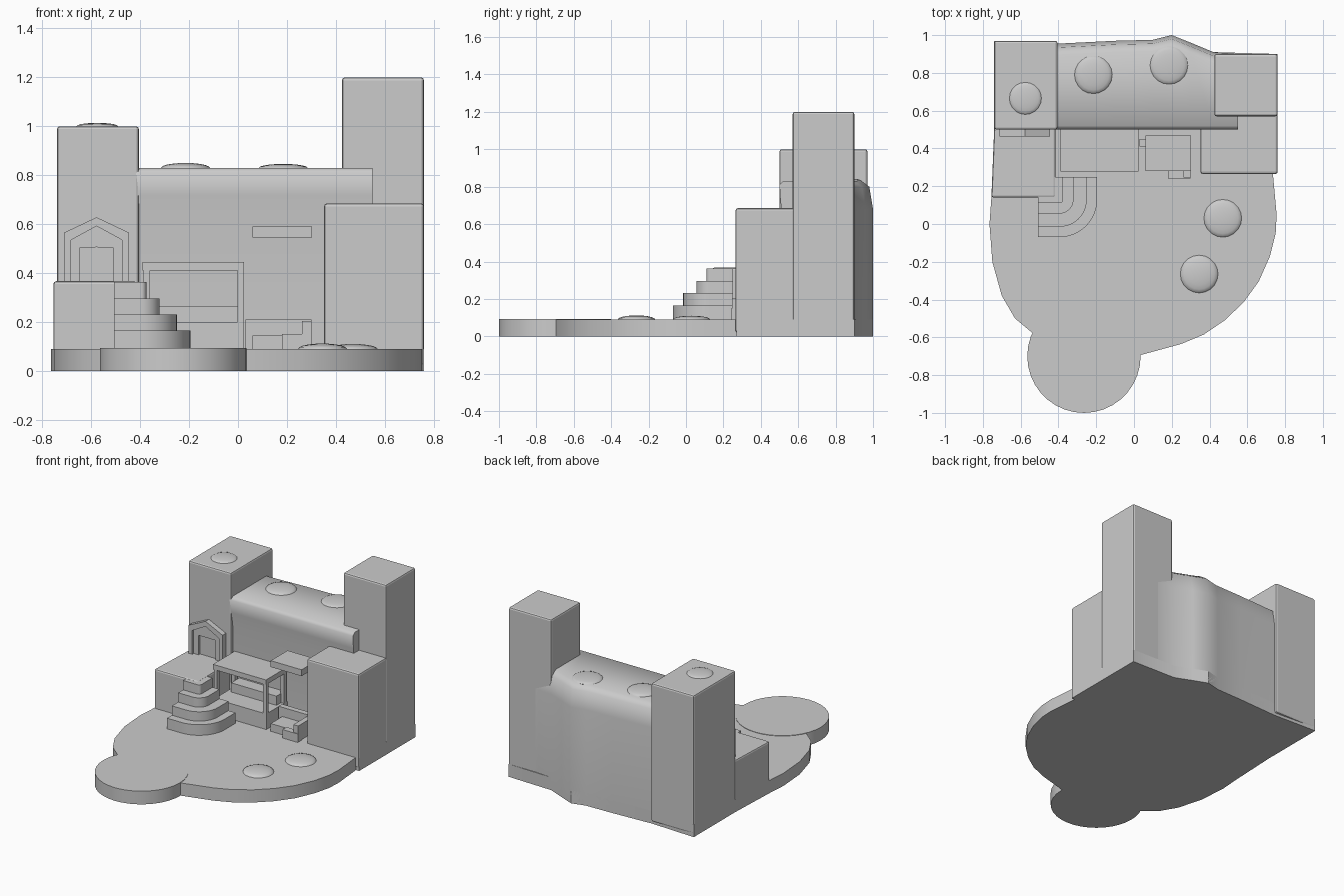
import bpy, bmesh, math

if "Cube" in bpy.data.objects:
    bpy.data.objects.remove(bpy.data.objects["Cube"], do_unlink=True)

stone = bpy.data.materials.new("light_grey_stone")
stone.use_nodes = True
GREY = (0.6, 0.6, 0.6, 1)
stone.diffuse_color = GREY
stone.node_tree.nodes["Principled BSDF"].inputs["Base Color"].default_value = GREY


def finish(name, bm, bevel=0, smooth=None):
    bmesh.ops.recalc_face_normals(bm, faces=bm.faces)
    mesh = bpy.data.meshes.new(name)
    bm.to_mesh(mesh)
    bm.free()
    ob = bpy.data.objects.new(name, mesh)
    bpy.context.collection.objects.link(ob)
    mesh.materials.append(stone)
    if bevel:
        mod = ob.modifiers.new("Bevel", "BEVEL")
        mod.width, mod.segments = bevel, 2
    if smooth:
        bpy.ops.object.select_all(action="DESELECT")
        ob.select_set(True)
        bpy.context.view_layer.objects.active = ob
        bpy.ops.object.shade_smooth_by_angle(angle=math.radians(smooth))
    return ob


def prism(name, points, low, high, axis="z", bevel=0, smooth=None):
    """Extrude an outline along z, or an (x, z) outline along y."""
    bm = bmesh.new()
    place = (lambda a, b, h: (a, b, h)) if axis == "z" else (lambda a, b, h: (a, h, b))
    rings = [[bm.verts.new(place(a, b, h)) for a, b in points] for h in (low, high)]
    bm.faces.new(rings[0])
    bm.faces.new(rings[1])
    n = len(points)
    for i in range(n):
        j = (i + 1) % n
        bm.faces.new((rings[0][i], rings[0][j], rings[1][j], rings[1][i]))
    return finish(name, bm, bevel, smooth)


def box(name, x0, x1, y0, y1, z0, z1, bevel=0):
    return prism(name, [(x0, y0), (x1, y0), (x1, y1), (x0, y1)], z0, z1, bevel=bevel)


def arc(cx, cy, r, start, end, steps):
    return [(cx + r * math.cos(math.radians(start + (end - start) * i / steps)),
             cy + r * math.sin(math.radians(start + (end - start) * i / steps)))
            for i in range(steps + 1)]


# Ground platform and the round landing in front
BACK = [(0.76, 0.90), (0.42, 0.91), (0.3, 0.96), (0.2, 1.0), (0.1, 0.975),
        (-0.1, 0.97), (-0.4, 0.955)]
ground = [(-0.74, 0.97), (-0.74, 0.5), (-0.755, 0.14), (-0.765, 0), (-0.75, -0.2),
          (-0.70, -0.38), (-0.63, -0.5), (-0.54, -0.575), (-0.3, -0.72), (0.03, -0.695),
          (0.25, -0.635), (0.37, -0.585), (0.48, -0.51), (0.58, -0.415), (0.66, -0.305),
          (0.72, -0.17), (0.75, -0.05), (0.755, 0.05), (0.735, 0.27), (0.76, 0.27)]
prism("ground_platform", ground + BACK, 0, 0.09, smooth=35)
prism("round_landing", arc(-0.265, -0.70, 0.3, 0, 350, 35), 0, 0.093, smooth=35)

# Towers and lower blocks
box("left_tower_on_right_hand", -0.74, -0.405, 0.50, 0.97, 0.02, 1.0, 0.012)
prism("left_terrace", [(-0.755, 0.14), (-0.415, 0.14), (-0.415, 0.51), (-0.74, 0.51)],
      0.02, 0.367, bevel=0.012)
box("tall_tower", 0.425, 0.76, 0.57, 0.90, 0.02, 1.2, 0.012)
box("right_terrace", 0.352, 0.76, 0.265, 0.58, 0.02, 0.685, 0.012)

# Cliff wall: the back outline lofted upward, with a rolled rear rim
bm = bmesh.new()
columns = [(0.55, 0.9)] + BACK[1:] + [(-0.5, 0.955)]
grid = []
for x, y in columns:
    section = [(0.52, 0.02), (0.52, 0.62), (0.505, 0.72), (0.50, 0.81), (0.52, 0.83),
               (y - 0.06, 0.83), (y - 0.02, 0.80), (y, 0.68), (y, 0.02)]
    grid.append([bm.verts.new((x, sy, sz)) for sy, sz in section])
for a, b in zip(grid, grid[1:]):
    for i in range(len(a)):
        j = (i + 1) % len(a)
        bm.faces.new((a[i], a[j], b[j], b[i]))
bm.faces.new(grid[0])
bm.faces.new(grid[-1])
finish("cliff_wall", bm, smooth=50)


# Low domes on the ground and roofs
def dome(name, x, y, z, r, h):
    bm = bmesh.new()
    bmesh.ops.create_uvsphere(bm, u_segments=20, v_segments=10, radius=1)
    for v in bm.verts:
        v.co = (x + v.co.x * r, y + v.co.y * r, z + v.co.z * h)
    finish(name, bm, smooth=60)


for i, d in enumerate([(0.47, 0.03, 0.09, 0.1, 0.02), (0.345, -0.265, 0.09, 0.1, 0.022),
                       (-0.575, 0.665, 1.0, 0.085, 0.014), (-0.215, 0.79, 0.83, 0.1, 0.02),
                       (0.185, 0.84, 0.83, 0.1, 0.016)]):
    dome(f"low_dome_{i + 1}", *d)

# Curved steps up to the terrace
for i, r in enumerate((0.2, 0.145, 0.075, 0.02)):
    cx, cy = -0.395, 0.13
    outline = [(-0.507, cy - r)] + arc(cx, cy, r, -90, 0, 12) + [(cx + r, 0.25), (-0.507, 0.25)]
    prism(f"curved_step_{i + 1}", outline, 0.08, 0.165 + 0.066 * i, smooth=35)


# Gabled doorway: two nested frames and a recessed panel
def gable(half, eave, peak):
    cx = -0.578
    return [(cx - half, 0.36), (cx - half, eave), (cx, peak), (cx + half, eave), (cx + half, 0.36)]


def gable_frame(name, outer, inner, front):
    points = outer + inner[::-1]
    prism(name, points, front, 0.505, axis="y")


outer, middle = gable(0.133, 0.565, 0.628), gable(0.104, 0.535, 0.592)
opening = [(-0.645, 0.36), (-0.645, 0.505), (-0.578, 0.5055), (-0.511, 0.505), (-0.511, 0.36)]
gable_frame("doorway_outer_frame", outer, middle, 0.462)
gable_frame("doorway_inner_frame", middle, opening, 0.478)
box("door_panel", -0.645, -0.511, 0.495, 0.505, 0.36, 0.505)

# Market stall
box("stall_roof", -0.39, 0.025, 0.277, 0.53, 0.41, 0.445)
box("stall_counter", -0.385, 0.022, 0.285, 0.53, 0.08, 0.2)
box("stall_back_shelf", -0.355, 0, 0.43, 0.53, 0.2, 0.265)
for i, x in enumerate((-0.387, -0.003)):
    for j, y in enumerate((0.282, 0.48)):
        box(f"stall_post_{i}_{j}", x, x + 0.027, y, y + 0.027, 0.2, 0.41)

# Awning and bench beside the stall
box("awning", 0.06, 0.302, 0.28, 0.468, 0.545, 0.59)
box("bench_seat", 0.06, 0.295, 0.28, 0.468, 0.08, 0.145)
box("bench_back", 0.03, 0.30, 0.41, 0.45, 0.08, 0.21)
box("bench_arm", 0.262, 0.30, 0.245, 0.45, 0.14, 0.205)
box("bench_foot", 0.18, 0.30, 0.24, 0.285, 0.08, 0.15)
